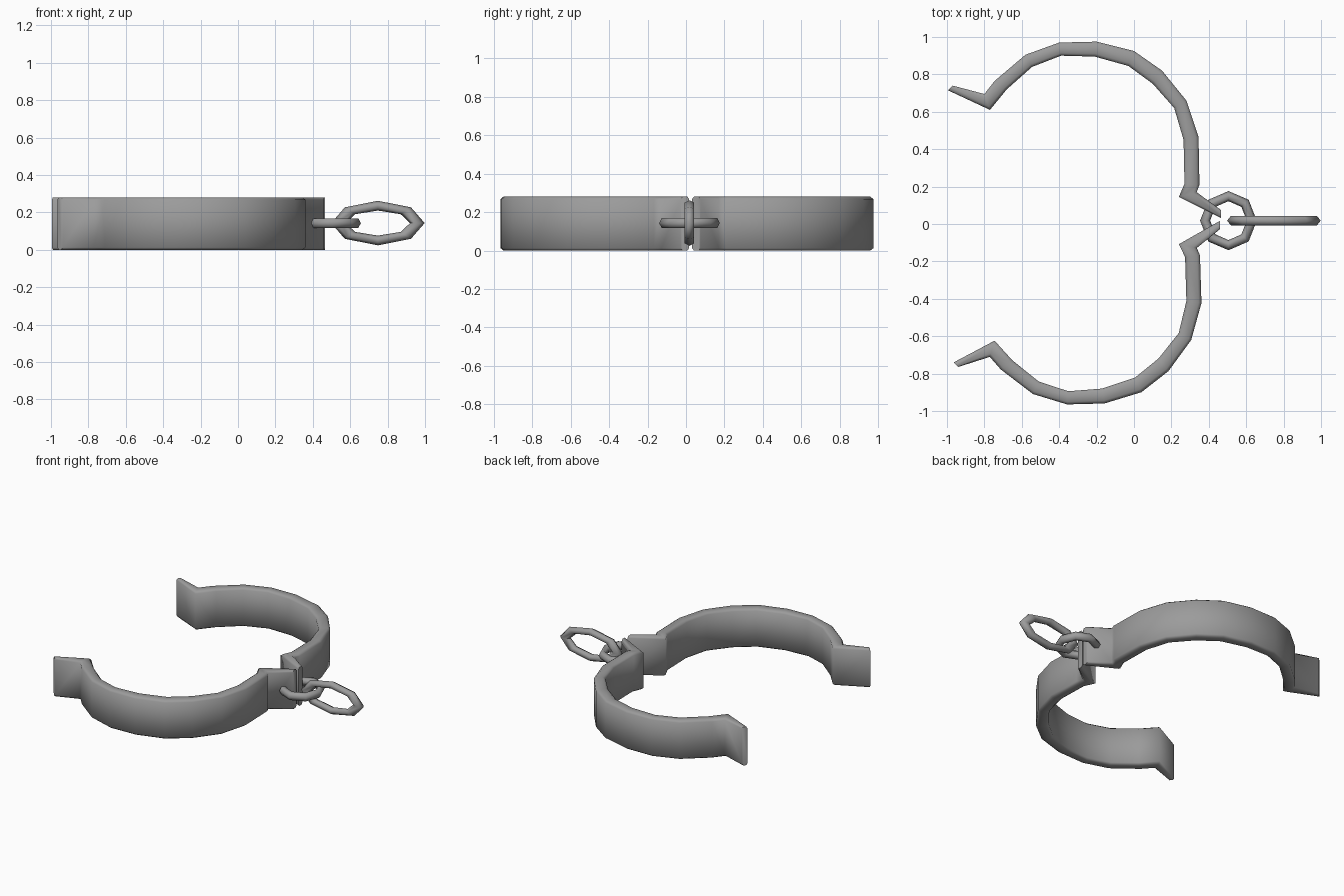
import bpy
import bmesh
import math
from mathutils import Matrix, Vector

default_cube = bpy.data.objects.get("Cube")
if default_cube:
    bpy.data.objects.remove(default_cube, do_unlink=True)

# Single worn-metal colour
metal = bpy.data.materials.new("grey metal")
metal.use_nodes = True
metal.diffuse_color = (0.33, 0.33, 0.33, 1)
metal.node_tree.nodes["Principled BSDF"].inputs["Base Color"].default_value = metal.diffuse_color


def loft(name, sections, closed, smooth_angle):
    """Skin a list of cross-sections; cap the ends when the path is open."""
    bm = bmesh.new()
    rings = [[bm.verts.new(point) for point in section] for section in sections]
    pairs = list(zip(rings, rings[1:]))
    if closed:
        pairs.append((rings[-1], rings[0]))
    else:
        bm.faces.new(rings[0])
        bm.faces.new(rings[-1])
    for first, second in pairs:
        count = len(first)
        for i in range(count):
            j = (i + 1) % count
            bm.faces.new((first[i], first[j], second[j], second[i]))
    bmesh.ops.recalc_face_normals(bm, faces=bm.faces)
    mesh = bpy.data.meshes.new(name)
    bm.to_mesh(mesh)
    bm.free()
    mesh.materials.append(metal)
    obj = bpy.data.objects.new(name, mesh)
    bpy.context.collection.objects.link(obj)
    bpy.ops.object.select_all(action='DESELECT')
    obj.select_set(True)
    bpy.context.view_layer.objects.active = obj
    bpy.ops.object.shade_smooth_by_angle(angle=math.radians(smooth_angle))
    return obj


# Plan outline of one cuff half, from the open flange round to the hinge flange
outer = [(-.97, .74), (-.8, .695), (-.745, .765), (-.58, .905), (-.4, .97),
         (-.2, .975), (0, .925), (.15, .82), (.28, .66), (.345, .465),
         (.35, .21), (.335, .17), (.465, .075)]
inner = [(-.995, .715), (-.77, .61), (-.68, .72), (-.545, .84), (-.39, .9),
         (-.21, .895), (-.03, .845), (.1, .75), (.215, .62), (.265, .45),
         (.27, .215), (.24, .145), (.465, .032)]

# Band profile: position across the thickness, height (softened rims)
profile = [(0, .012), (0, .268), (.2, .28), (.8, .28),
           (1, .268), (1, .012), (.8, 0), (.2, 0)]


def cuff_half(name, transform):
    sections = []
    for out_point, in_point in zip(outer, inner):
        a, b = Vector(out_point), Vector(in_point)
        section = []
        for across, height in profile:
            p = a.lerp(b, across)
            section.append(transform @ Vector((p.x, p.y, height)))
        sections.append(section)
    return loft(name, sections, False, 60)


# The front half is mirrored and swung slightly about the hinge
mirror = Matrix.Scale(-1, 4, Vector((0, 1, 0)))
swing = Matrix.Translation((-.0075, .0245, 0)) @ Matrix.Rotation(.051, 4, 'Z')
cuff_half("back_cuff_half", Matrix.Identity(4))
cuff_half("front_cuff_half", swing @ mirror)


def chain_link(name, centre, half_length, half_width, tube, end_stretch, upright):
    """Eight-sided oval ring made from a six-sided tube."""
    sections = []
    for i in range(8):
        u = math.tau * i / 8
        section = []
        for j in range(6):
            v = math.tau * j / 6
            along = (half_length + tube * end_stretch * (math.cos(v) - 1)) * math.cos(u)
            side = (half_width + tube * (math.cos(v) - 1)) * math.sin(u)
            lift = tube * math.sin(v) * 1.1
            offset = (along, lift, side) if upright else (along, side, lift)
            section.append(Vector(centre) + Vector(offset))
        sections.append(section)
    return loft(name, sections, True, 70)


# Chain: a flat round link through the hinge, then an upright long link
chain_link("hinge_link", (.505, .018, .143), .152, .158, .027, 1, False)
chain_link("end_link", (.748, .018, .143), .25, .119, .026, 1.5, True)
